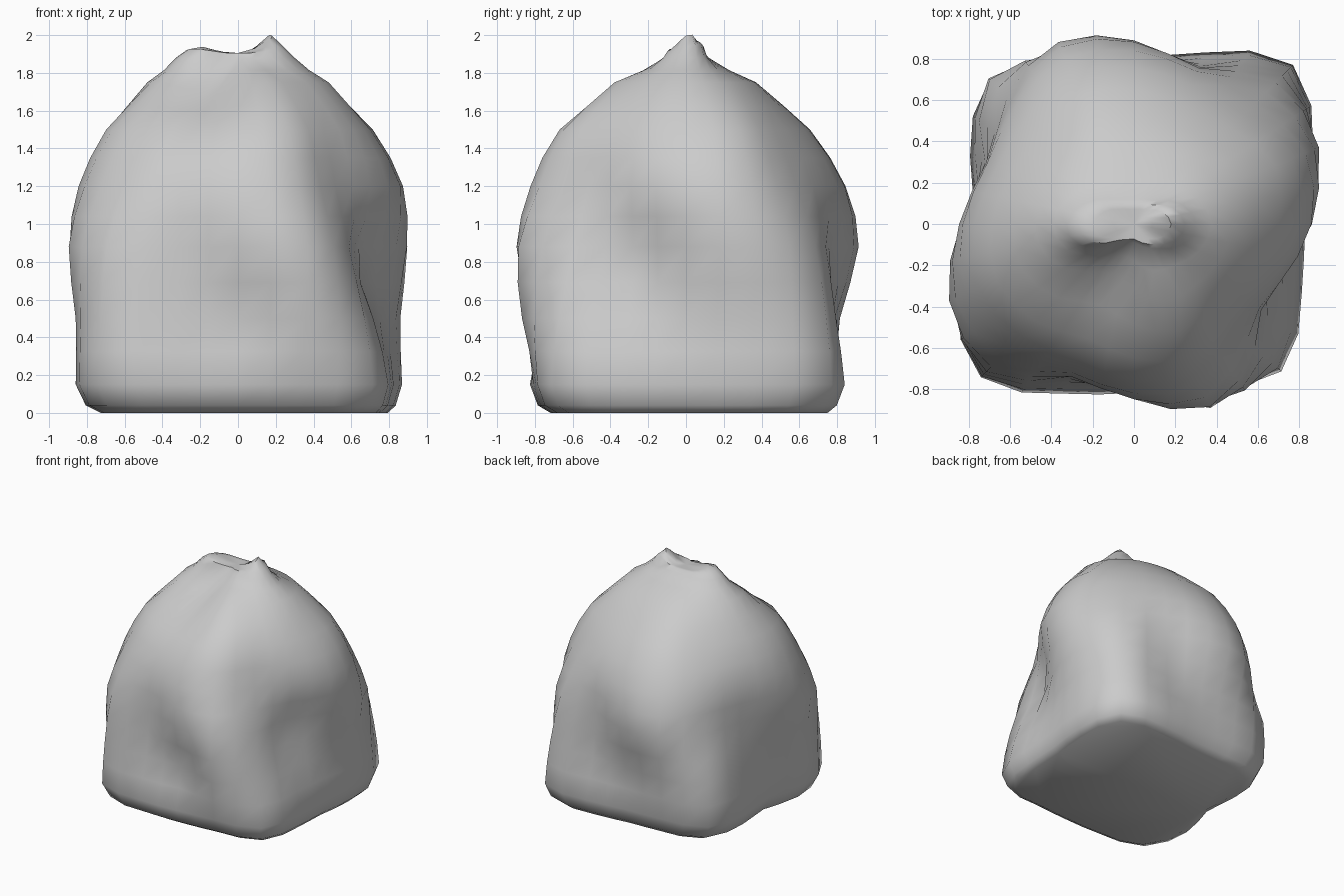
import bpy, bmesh, math

if "Cube" in bpy.data.objects:
    bpy.data.objects.remove(bpy.data.objects["Cube"])

N = 16      # measured directions per ring, counter-clockwise from +x
SUB = 2     # interpolation steps between measurements

# height, then radii of the sack outline in each direction
RINGS = [
    (0.15, [.83, .94, 1.09, .90, .80, .85, .99, .86, .77, .93, 1.05, .89, .82, .86, 1.01, .88]),
    (0.50, [.79, .93, 1.05, .84, .80, .88, .99, .80, .78, .93, 1.03, .83, .79, .95, .95, .79]),
    (0.88, [.84, .97, .97, .82, .89, .955, .87, .77, .84, .97, .98, .80, .85, .96, .84, .73]),
    (1.20, [.86, .90, .83, .80, .84, .87, .81, .77, .83, .88, .85, .78, .82, .84, .73, .76]),
    (1.50, [.70, .74, .66, .63, .65, .68, .63, .64, .69, .72, .67, .60, .65, .70, .64, .66]),
    (1.75, [.48, .46, .42, .38, .37, .39, .41, .44, .48, .45, .36, .28, .32, .41, .42, .45]),
    (1.88, [.30, .25, .16, .13, .12, .13, .17, .26, .33, .28, .14, .10, .09, .12, .17, .26]),
]


def catmull(a, b, c, d, t):
    return 0.5 * (2*b + (c - a)*t + (2*a - 5*b + 4*c - d)*t*t + (3*b - a - 3*c + d)*t**3)


def round_refine(r):
    return [catmull(r[i-1], r[i], r[(i+1) % N], r[(i+2) % N], s / SUB)
            for i in range(N) for s in range(SUB)]


def ring_points(z, radii, scale=1.0):
    step = 2 * math.pi / len(radii)
    return [(scale*r*math.cos(i*step), scale*r*math.sin(i*step), z) for i, r in enumerate(radii)]


def crown(p):
    # gathered top: tall pinch on the right, lower hump on the left
    x, y, _ = p
    z = 1.905 + 0.10*math.exp(-((x-.17)/.07)**2 - ((y-.02)/.08)**2)
    z += 0.035*math.exp(-((x+.2)/.09)**2 - ((y+.03)/.1)**2)
    return (x, y, z)


rows = [(z, round_refine(r)) for z, r in RINGS]
low = rows[0][1]

# rounded foot
loops = [[(x + .03, y + .01, z) for x, y, z in ring_points(0.0, low, 0.88)],
         [(x + .01, y, z) for x, y, z in ring_points(0.04, low, 0.95)]]

# body, interpolated in height
last = len(rows) - 1
for i in range(last):
    q = [rows[max(i-1, 0)], rows[i], rows[i+1], rows[min(i+2, last)]]
    for s in range(SUB):
        t = s / SUB
        z = q[1][0]*(1-t) + q[2][0]*t
        loops.append(ring_points(z, [catmull(*v, t) for v in zip(*[k[1] for k in q])]))
loops.append(ring_points(*rows[-1]))

# pinched crown
for scale in (0.82, 0.6, 0.3):
    loops.append([crown(p) for p in ring_points(0, rows[-1][1], scale)])

bm = bmesh.new()
vrings = [[bm.verts.new(p) for p in loop] for loop in loops]
n = N * SUB
for a, b in zip(vrings, vrings[1:]):
    for i in range(n):
        j = (i + 1) % n
        bm.faces.new((a[i], a[j], b[j], b[i]))
bm.faces.new(list(reversed(vrings[0])))
tip = bm.verts.new(crown((0, 0, 0)))
for i in range(n):
    bm.faces.new((vrings[-1][i], vrings[-1][(i+1) % n], tip))

# creases: sharp ridges run from the bottom corners up across the front and right faces,
# with a hollow tucked under each; a pocket sinks in front of the gathered top
DENTS = [((.12, -.80, .50), .20, (0, .05, 0)),
         ((.66, -.32, .75), .22, (-.05, 0, 0)),
         ((-.20, -.30, 1.72), .18, (.01, .03, -.04))]
for centre, size, push in DENTS:
    for v in bm.verts:
        d2 = sum((a - b)**2 for a, b in zip(v.co, centre))
        w = math.exp(-d2 / size**2)
        v.co = [a + w*b for a, b in zip(v.co, push)]
bmesh.ops.recalc_face_normals(bm, faces=bm.faces[:])

mesh = bpy.data.meshes.new("sack")
bm.to_mesh(mesh)
bm.free()
sack = bpy.data.objects.new("sack", mesh)
bpy.context.collection.objects.link(sack)
bpy.context.view_layer.objects.active = sack
sack.select_set(True)
bpy.ops.object.shade_smooth_by_angle(angle=math.radians(50))
